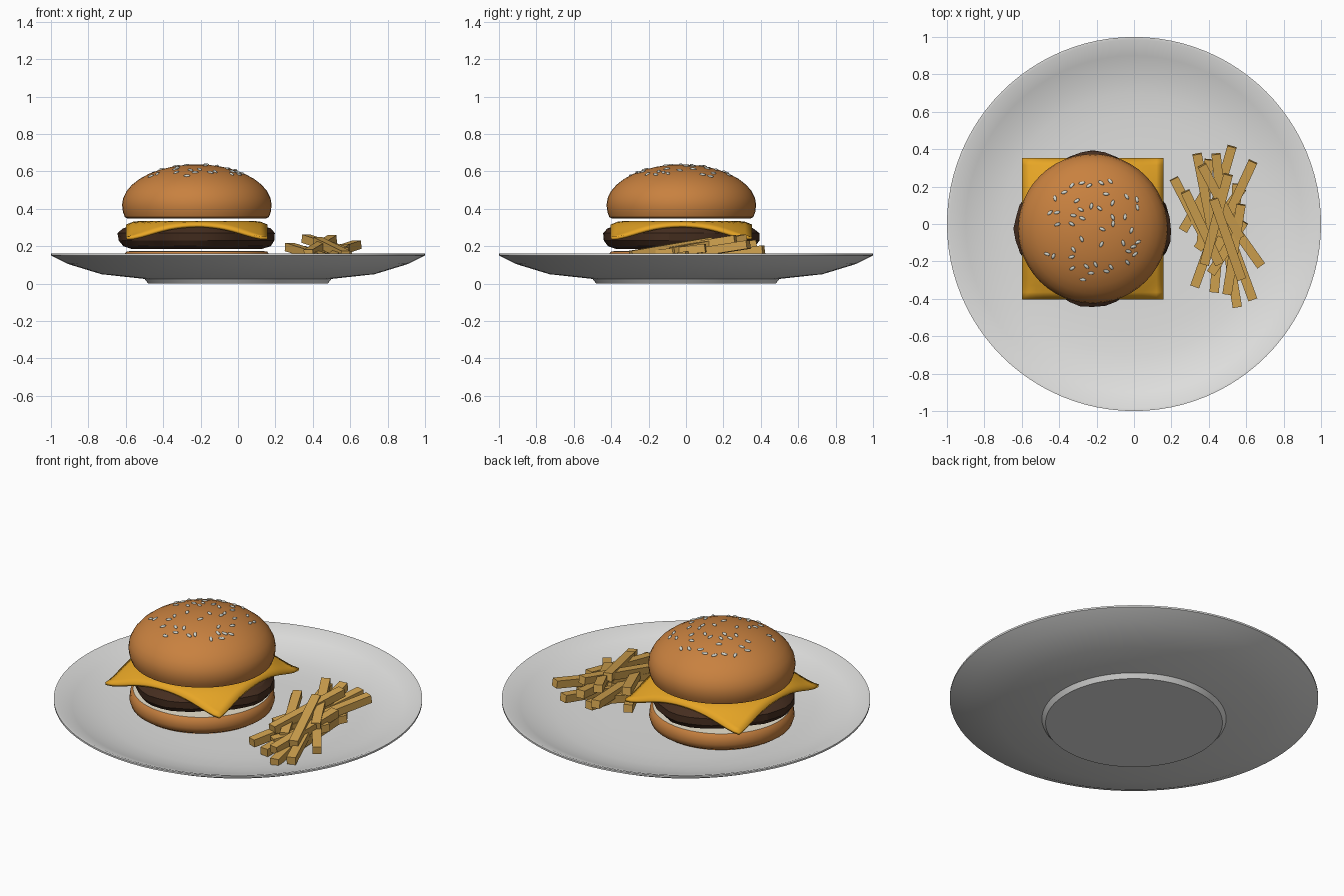
import bpy
import bmesh
import random
from math import cos, sin, pi, radians, sqrt, hypot, atan2
from mathutils import Vector, Matrix

random.seed(4)
cube = bpy.data.objects.get("Cube")
if cube:
    bpy.data.objects.remove(cube, do_unlink=True)

CX, CY = -0.22, -0.025      # burger axis


def material(name, rgb):
    m = bpy.data.materials.new(name)
    m.use_nodes = True
    m.diffuse_color = (*rgb, 1)
    m.node_tree.nodes["Principled BSDF"].inputs["Base Color"].default_value = (*rgb, 1)
    return m


china = material("plate_grey", (0.75, 0.75, 0.74))
crust = material("bun_brown", (0.58, 0.22, 0.05))
crumb = material("bread_cream", (0.8, 0.74, 0.6))
meat = material("patty_brown", (0.06, 0.027, 0.014))
cheddar = material("cheese_yellow", (0.84, 0.4, 0.02))
potato = material("fries_gold", (0.65, 0.37, 0.08))
sesame = material("seed_grey", (0.66, 0.68, 0.62))


def finish(name, bm, mats, smooth=None):
    """Turn a bmesh into an object with materials and optional smoothing."""
    bmesh.ops.recalc_face_normals(bm, faces=bm.faces)
    mesh = bpy.data.meshes.new(name)
    bm.to_mesh(mesh)
    bm.free()
    for m in mats:
        mesh.materials.append(m)
    if smooth:
        mesh.shade_smooth()
        mesh.set_sharp_from_angle(angle=radians(smooth))
    ob = bpy.data.objects.new(name, mesh)
    bpy.context.collection.objects.link(ob)
    return ob


def lathe(profile, segments, centre=(0, 0), wobble=None):
    """Revolve (radius, height) points; both ends are closed by a cap."""
    bm = bmesh.new()
    rings = []
    for r, z in profile:
        ring = []
        for i in range(segments):
            a = 2 * pi * i / segments
            k = r + (wobble(a, z) if wobble else 0)
            ring.append(bm.verts.new((centre[0] + k * cos(a), centre[1] + k * sin(a), z)))
        rings.append(ring)
    for low, high in zip(rings, rings[1:]):
        for i in range(segments):
            j = (i + 1) % segments
            bm.faces.new((low[i], low[j], high[j], high[i]))
    bm.faces.new(rings[0])
    bm.faces.new(rings[-1])
    return bm


# Plate: foot, underside, rim and shallow inner bowl
plate_profile = [(0.48, 0), (0.5, 0.025), (0.73, 0.05), (0.91, 0.105), (1, 0.15), (1, 0.16),
                 (0.985, 0.16), (0.9, 0.125), (0.8, 0.094), (0.7, 0.077), (0.58, 0.069), (0.45, 0.066)]
finish("plate", lathe(plate_profile, 96), [china], 25)

# Bottom bun with a cream cut face
bm = lathe([(0.36, 0.068), (0.385, 0.085), (0.395, 0.115), (0.39, 0.155), (0.375, 0.172), (0.36, 0.173)],
           48, (CX, CY))
bm.normal_update()
for f in bm.faces:
    if f.calc_center_median().z > 0.171:
        f.material_index = 1
finish("bottom_bun", bm, [crust, crumb], 40)


# Patty with four broad bulges and a rough edge
def rough(a, z):
    return 0.02 * cos(4 * a) + random.uniform(-0.006, 0.006)


patty_profile = [(0.33, 0.185), (0.375, 0.2), (0.4, 0.23), (0.4, 0.27), (0.37, 0.295), (0.33, 0.31)]
finish("patty", lathe(patty_profile, 40, (CX, CY), rough), [meat], 20)

# Cheese slice drooping at its corners
bm = bmesh.new()
bmesh.ops.create_grid(bm, x_segments=20, y_segments=20, size=0.378)
for v in bm.verts:
    t = min(max((hypot(v.co.x, v.co.y) - 0.31) / 0.22, 0), 1)
    v.co += Vector((CX, CY, 0.335 - 0.085 * t * t * (3 - 2 * t)))
cheese = finish("cheese_slice", bm, [cheddar], 40)
thick = cheese.modifiers.new("thickness", 'SOLIDIFY')
thick.thickness = 0.016


# Top bun: rounded lower lip under an elliptical dome
def dome(r):
    return 0.42 + 0.217 * sqrt(1 - (r / 0.4) ** 2)


steps = [pi / 2 * i / 9 for i in range(9)]
bun_profile = [(0.37, 0.348), (0.385, 0.355), (0.395, 0.382)]
bun_profile += [(0.4 * cos(t), 0.42 + 0.217 * sin(t)) for t in steps]
bun_profile += [(0.012, dome(0.012))]
bm = lathe(bun_profile, 48, (CX, CY))
bm.normal_update()
for f in bm.faces:
    if f.calc_center_median().z < 0.349:
        f.material_index = 1
finish("top_bun", bm, [crust, crumb], 40)

# Sesame seeds lying on the dome
bm = bmesh.new()
spots = []
while len(spots) < 46:
    p = Vector((random.uniform(-0.3, 0.3), random.uniform(-0.28, 0.28)))
    if p.length < 0.29 and all((p - q).length > 0.03 for q in spots):
        spots.append(p)
for p in spots:
    z = dome(p.length)
    normal = Vector((p.x / 0.16, p.y / 0.16, (z - 0.42) / 0.047))
    place = (Matrix.Translation((CX + p.x, CY + p.y, z))
             @ normal.to_track_quat('Z', 'Y').to_matrix().to_4x4()
             @ Matrix.Rotation(random.uniform(0, pi), 4, 'Z')
             @ Matrix.Diagonal((0.018, 0.009, 0.007, 1)))
    bmesh.ops.create_uvsphere(bm, u_segments=8, v_segments=6, radius=1, matrix=place)
finish("sesame_seeds", bm, [sesame], 60)

# Fries: (back x, back y, front x, front y, layer), heaped towards the back
fries = [
    (.34, .36, .42, -.05, 1), (.22, .23, .39, -.1, 0), (.44, .36, .48, -.02, 2),
    (.52, .4, .41, .02, 1), (.63, .32, .46, -.05, 2), (.45, .1, .67, -.21, 1),
    (.46, .04, .33, -.32, 1), (.47, .07, .43, -.35, 0), (.48, .0, .55, -.43, 0),
    (.48, .02, .63, -.39, 1), (.57, .09, .5, -.36, 2), (.57, .18, .35, -.12, 0),
    (.4, .2, .27, -.02, 0), (.37, .3, .56, -.06, 3), (.5, .25, .38, -.2, 3),
    (.43, .12, .57, -.28, 3), (.55, .2, .53, -.2, 0), (.4, .33, .36, -.1, 0),
    (.58, .0, .42, -.25, 1), (.28, .16, .45, -.2, 2),
]
bm = bmesh.new()
for bx, by, fx, fy, layer in fries:
    back = Vector((bx, by, 0.115 + 0.033 * layer + 0.08 * max(by, 0)))
    front = Vector((fx, fy, 0.095 + 0.028 * layer * (1 + min(fy, 0))))
    along = back - front
    place = (Matrix.Translation((back + front) / 2)
             @ along.to_track_quat('Y', 'Z').to_matrix().to_4x4()
             @ Matrix.Diagonal((0.05, along.length + 0.03, 0.045, 1)))
    bmesh.ops.create_cube(bm, size=1, matrix=place)
finish("fries", bm, [potato])
